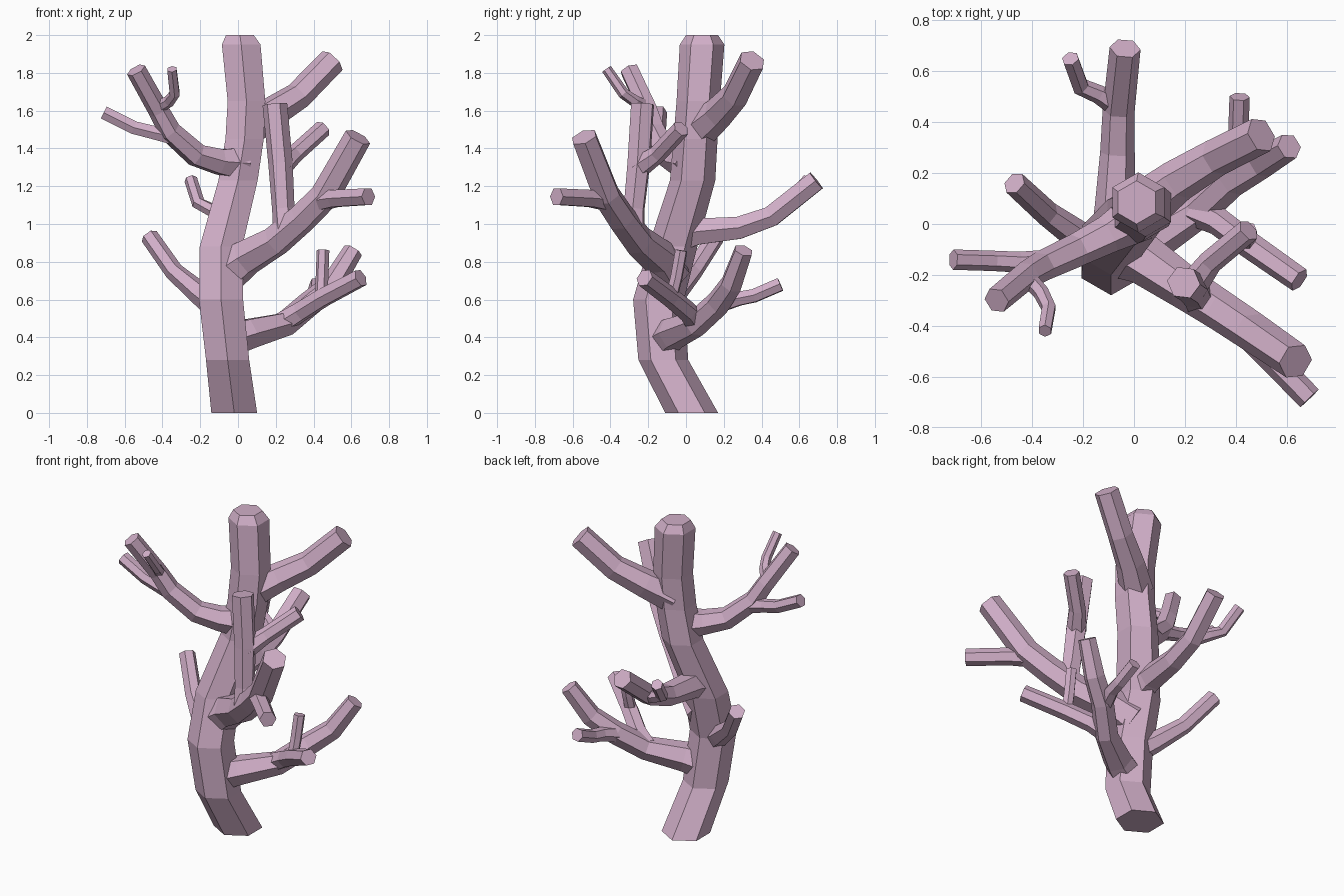
import bpy, bmesh, math
from mathutils import Vector

SIDES = 6
bark = bpy.data.materials.new("bark")
bark.diffuse_color = (0.64, 0.43, 0.58, 1)


def limb(name, pts, level=False):
    """Six-sided tapered tube through (x, y, z, radius) points."""
    P = [Vector(p[:3]) for p in pts]
    n = len(P)
    bm = bmesh.new()
    rings, u = [], None
    for i, p in enumerate(P):
        t = (P[min(i + 1, n - 1)] - P[max(i - 1, 0)]).normalized()
        if level:                      # trunk rings stay horizontal
            t, u = Vector((0, 0, 1)), Vector((0, 1, 0))
        elif u is None:
            u = t.cross(Vector((0, 0, 1)))
        u = (u - t * u.dot(t)).normalized()
        v = t.cross(u)
        r = pts[i][3]
        rings.append([bm.verts.new(p + r * (math.cos(a) * u + math.sin(a) * v))
                      for a in (math.tau * k / SIDES for k in range(SIDES))])
    for a, b in zip(rings, rings[1:]):
        for k in range(SIDES):
            j = (k + 1) % SIDES
            bm.faces.new((a[k], a[j], b[j], b[k]))
    bm.faces.new(rings[0][::-1])
    bm.faces.new(rings[-1])
    bmesh.ops.recalc_face_normals(bm, faces=bm.faces)
    me = bpy.data.meshes.new(name)
    bm.to_mesh(me)
    bm.free()
    me.materials.append(bark)
    bpy.context.collection.objects.link(bpy.data.objects.new(name, me))


# Trunk with chamfered top
limb("trunk", [(-.02, .03, 0, .14), (-.055, -.12, .28, .132), (-.09, -.145, .6, .135),
               (-.09, -.07, .88, .13), (0, .035, 1.23, .12), (.035, .05, 1.45, .117),
               (.045, .065, 1.65, .115), (.017, .085, 1.95, .118), (.01, .085, 2, .085)], True)

# Low right branch and its offshoots
limb("low_right_branch", [(-.07, -.13, .38, .1), (.06, -.07, .42, .088), (.25, .05, .47, .07),
                          (.38, .17, .58, .068), (.5, .24, .68, .062), (.61, .305, .86, .053)])
limb("low_right_front_twig", [(.24, .05, .48, .06), (.33, .01, .535, .055),
                              (.45, -.08, .61, .053), (.65, -.22, .715, .05)])
limb("low_right_upright_twig", [(.44, -.08, .6, .034), (.445, -.05, .72, .034),
                                (.45, -.025, .86, .034)])
limb("low_right_back_twig", [(.36, .16, .57, .05), (.4, .28, .605, .042),
                             (.41, .36, .62, .04), (.415, .5, .68, .04)])

# Middle front branch and its offshoots
limb("middle_branch", [(-.07, -.09, .74, .12), (.04, -.14, .82, .1), (.2, -.25, .91, .085),
                       (.34, -.34, 1.03, .08), (.46, -.42, 1.15, .078), (.635, -.54, 1.46, .073)])
limb("middle_side_twig", [(.42, -.4, 1.12, .06), (.51, -.5, 1.135, .052), (.69, -.685, 1.145, .05)])
limb("middle_upright_branch", [(.26, -.29, .95, .075), (.24, -.275, 1.08, .06),
                               (.225, -.25, 1.32, .065), (.195, -.23, 1.635, .066)])
limb("middle_upright_twig", [(.225, -.25, 1.3, .06), (.3, -.15, 1.37, .048), (.45, -.025, 1.505, .047)])

# High right branch
limb("high_right_branch", [(.04, .07, 1.5, .1), (.17, .17, 1.585, .085),
                           (.32, .26, 1.68, .075), (.5, .35, 1.865, .073)])

# High left branch and its offshoots
limb("high_left_branch", [(.02, .03, 1.32, .1), (-.1, -.04, 1.33, .075), (-.22, -.1, 1.365, .066),
                          (-.36, -.165, 1.49, .06), (-.42, -.2, 1.6, .055), (-.54, -.3, 1.815, .053)])
limb("high_left_side_twig", [(-.33, -.15, 1.46, .05), (-.45, -.15, 1.485, .041),
                             (-.55, -.145, 1.51, .04), (-.71, -.14, 1.59, .04)])
limb("high_left_small_twig", [(-.42, -.21, 1.62, .035), (-.365, -.27, 1.65, .032),
                              (-.335, -.33, 1.69, .03), (-.35, -.42, 1.82, .028)])

# Low left branch
limb("low_left_branch", [(-.1, -.14, .56, .08), (-.2, -.06, .63, .062),
                         (-.34, .04, .75, .05), (-.47, .16, .935, .048)])

# Back branch and its offshoot
limb("back_branch", [(-.08, -.05, .93, .09), (-.075, .06, .96, .08), (-.065, .28, .98, .068),
                     (-.06, .45, 1.04, .063), (-.035, .69, 1.23, .061)])
limb("back_twig", [(-.06, .46, 1.04, .045), (-.14, .51, 1.075, .037),
                   (-.21, .54, 1.11, .036), (-.25, .65, 1.235, .035)])
